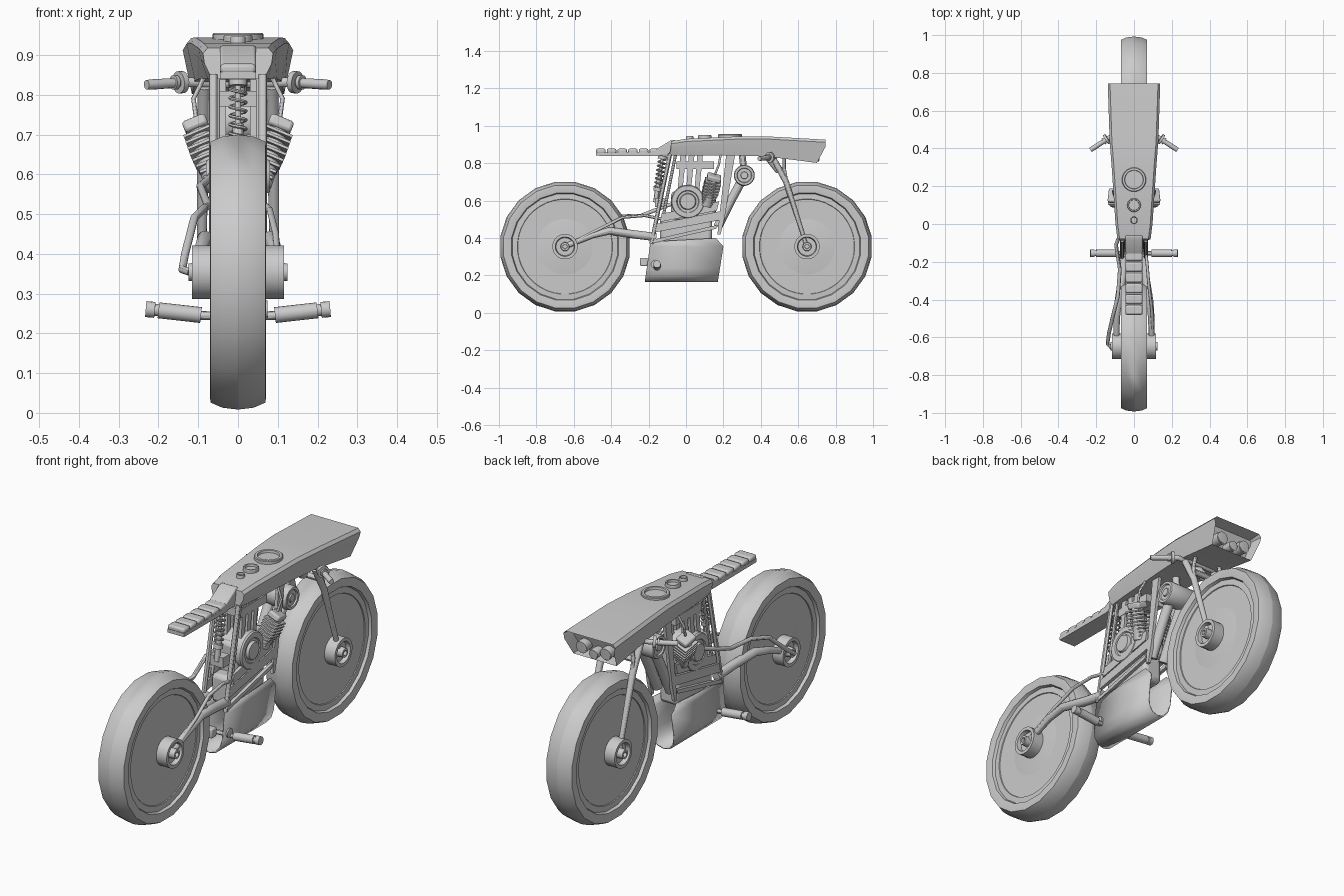
import bpy, bmesh, math
from mathutils import Vector, Matrix

if "Cube" in bpy.data.objects:
    bpy.data.objects.remove(bpy.data.objects["Cube"])


def finish(name, bm, angle=30):
    bmesh.ops.recalc_face_normals(bm, faces=bm.faces)
    me = bpy.data.meshes.new(name)
    bm.to_mesh(me)
    bm.free()
    ob = bpy.data.objects.new(name, me)
    bpy.context.collection.objects.link(ob)
    bpy.ops.object.select_all(action='DESELECT')
    ob.select_set(True)
    bpy.context.view_layer.objects.active = ob
    bpy.ops.object.shade_smooth_by_angle(angle=math.radians(angle))
    return ob


def bevel(ob, w):
    m = ob.modifiers.new("bevel", 'BEVEL')
    m.width, m.segments, m.limit_method = w, 2, 'ANGLE'
    return ob


def loft(bm, rings, closed=True, caps=True):
    vs = [[bm.verts.new(p) for p in r] for r in rings]
    n = len(vs[0])
    for a, b in zip(vs, vs[1:]):
        for i in range(n if closed else n - 1):
            j = (i + 1) % n
            bm.faces.new((a[i], a[j], b[j], b[i]))
    if caps and closed:
        bm.faces.new(vs[0])
        return bm.faces.new(vs[-1])


def tube(name, pts, r, n=12):
    """Sweep a circle along a path; r may be a list of radii."""
    pts = [Vector(p) for p in pts]
    rad = r if isinstance(r, (list, tuple)) else [r] * len(pts)
    rings = []
    q = None
    for i, p in enumerate(pts):
        d = (pts[min(i + 1, len(pts) - 1)] - pts[max(i - 1, 0)]).normalized()
        if q is None:
            q = d.to_track_quat('Z', 'Y')
        else:
            q = (q @ Vector((0, 0, 1))).rotation_difference(d) @ q
        rings.append([p + q @ Vector((rad[i] * math.cos(2 * math.pi * k / n),
                                      rad[i] * math.sin(2 * math.pi * k / n), 0)) for k in range(n)])
    bm = bmesh.new()
    loft(bm, rings)
    return finish(name, bm)


def lathe(name, prof, y, z, n, angle=30):
    """Turn an (x, radius) profile around an x-parallel axle."""
    bm = bmesh.new()
    loft(bm, [[(x, y + r * math.sin(2 * math.pi * (k + .5) / n), z - r * math.cos(2 * math.pi * (k + .5) / n))
               for k in range(n)] for x, r in prof])
    return finish(name, bm, angle)


def both(prof):
    return [(-x, r) for x, r in reversed(prof)] + prof


def prism(name, prof, x0, x1):
    bm = bmesh.new()
    loft(bm, [[(x, y, z) for y, z in prof] for x in (x0, x1)])
    return finish(name, bm)


def box(name, c, size, rot=None):
    bm = bmesh.new()
    m = Matrix.Translation(c) @ (rot or Matrix()) @ Matrix.Diagonal((*size, 1))
    bmesh.ops.create_cube(bm, size=1, matrix=m)
    return finish(name, bm)


# wheels: crowned tyre, dished disc, hub drum
for end, y in (("front", .647), ("rear", -.647)):
    lathe(end + "_tyre", both([(.0, .35), (.04, .345), (.069, .332), (.07, .322), (.066, .29), (.05, .284)]), y, .354, 20)
    lathe(end + "_wheel_disc", both([(.052, .29), (.054, .255), (.044, .25), (.04, .185), (.046, .18), (.06, .07)]), y, .354, 40)
    lathe(end + "_hub", both([(.116, .068), (.116, .052), (.095, .048), (.095, .024), (.125, .022), (.125, .012), (.11, .011)]), y, .354, 24)

# long tapering body with recessed nose
rows = [(-.08, -.09, .088, .918, .84, .066), (.0, .0, .098, .93, .84, .076), (.3, .3, .118, .944, .84, .098),
        (.44, .43, .129, .943, .836, .108), (.745, .70, .139, .926, .802, .116)]
bm = bmesh.new()
rings = []
for yt, yb, w, zt, zb, wb in rows:
    half = [(w - .012, yt, zt), (w, yt, zt - .014), (w * .96, yt, zt - .04), (wb, yb, zb)]
    rings.append(half + [(-x, y, z) for x, y, z in reversed(half)])
nose = loft(bm, rings)
bmesh.ops.recalc_face_normals(bm, faces=bm.faces)
bmesh.ops.inset_region(bm, faces=[nose], thickness=.009, depth=0)
bmesh.ops.translate(bm, verts=nose.verts[:], vec=(0, -.06, 0))
finish("body_shell", bm, 20)

# headlight cluster
for x, r in ((-.065, .03), (0, .024), (.065, .03)):
    z = .853 if x else .835
    tube("headlight_housing", [(x, .63, z), (x, .69, z), (x, .712, z - .004), (x, .712, z - .004), (x, .70, z - .004)],
         [r * .8, r, r, r * .85, r * .8], 20)
    tube("headlight_lens", [(x, .69, z - .004), (x, .704, z - .004), (x, .712, z - .004)], [r * .8, r * .7, r * .2], 20)

# gauge rings on top
for y, z, r in ((.235, .942, .064), (.1, .937, .036), (.02, .933, .019)):
    bm = bmesh.new()
    loft(bm, [[(rr * math.cos(a * math.pi / 16), y + rr * math.sin(a * math.pi / 16), z + h) for a in range(32)]
              for rr, h in ((r, -.01), (r, .01), (r * .95, .013), (r * .78, .013), (r * .75, .002))])
    finish("top_ring", bm)

# seat: ramp, base and ribbed pads
bevel(prism("seat_ramp", [(-.06, .925), (-.085, .92), (-.16, .875), (-.16, .84), (-.06, .84)], -.045, .045), .006)
prism("seat_base", [(-.48, .84), (-.48, .857), (-.14, .862), (-.14, .838)], -.045, .045)
for i in range(6):
    bevel(box("seat_pad", (0, -.455 + i * .057, .865), (.09, .051, .026)), .009)

# frame, forks and controls, mirrored left and right
for s in (1, -1):
    x = .062 * s
    tube("rear_frame_rail", [(x, -.085, .85), (x, -.185, .37)], .011)
    tube("inner_frame_rail", [(x * .85, -.055, .85), (x * .85, -.125, .5)], .008)
    prism("front_frame_plate", [(.215, .845), (.262, .845), (.205, .5), (.185, .42), (.168, .42)], x - .008, x + .008)
    for k, (ya, za, yb, zb) in enumerate(((-.14, .485, .165, .56), (-.17, .43, .185, .51), (-.19, .37, .16, .455))):
        h = .045 if k < 2 else .02
        prism("side_bar", [(ya, za), (yb, zb - h * .3), (yb + .012, zb + h * .8), (ya + .01, za + h)], x - .008, x + .008)
    tube("down_tube", [(s * .035, .305, .72), (s * .035, .24, .6), (s * .035, .17, .46)], .024)
    tube("fork_leg", [(s * .085, .47, .82), (s * .088, .535, .70), (s * .092, .645, .356)], [.016, .016, .011])
    tube("fork_link", [(s * .07, .525, .83), (s * .083, .525, .77), (s * .088, .54, .69)], .009)
    tube("swing_arm", [(s * .05, -.16, .405), (s * .06, -.28, .42), (s * .083, -.41, .438), (s * .092, -.5, .415),
                       (s * .092, -.645, .356)], [.022, .022, .02, .017, .015])
    # handlebar half with grip and end collar
    tube("handlebar", [(0, .475, .83), (s * .07, .475, .83), (s * .13, .458, .832)], .012)
    tube("grip", [(s * .12, .464, .832), (s * .215, .402, .826), (s * .23, .392, .825)], [.012, .013, .012])
    tube("grip_flange", [(s * .138, .453, .832), (s * .15, .445, .831)], .028, 20)
    tube("grip_inner_ring", [(s * .155, .442, .831), (s * .163, .436, .831)], .018, 16)
    # foot peg
    tube("peg_rod", [(0, -.155, .243), (s * .1, -.155, .245)], .011)
    tube("foot_peg", [(s * .093, -.155, .246), (s * .2, -.155, .258)], .02, 16)
    tube("peg_tip", [(s * .2, -.155, .258), (s * .209, -.155, .259), (s * .209, -.155, .259), (s * .232, -.155, .261)],
         [.015, .015, .02, .02], 16)
    # finned engine cylinder leaning out and forward
    a, b = Vector((s * .055, .11, .575)), Vector((s * .108, .152, .73))
    rot = (Matrix.Rotation(s * .4, 4, 'Y') @ Matrix.Rotation(-.28, 4, 'X'))
    tube("cylinder_barrel", [a, b], .03, 16)
    for i in range(8):
        t = i / 7
        w = .05 + .025 * min(1, t * 2)
        box("cooling_fin", a.lerp(b, .12 + .68 * t), (w, w * 1.15, .007), rot)
    bevel(box("cylinder_head", a.lerp(b, .95), (.062, .075, .03), rot), .008)
    tube("plug_lead", [(s * .105, .155, .74), (s * .112, .175, .79), (s * .085, .185, .845)], .006)
    # intake slats
    for i in range(3):
        y = -.03 + i * .045
        prism("intake_slat", [(y, .842), (y + .03, .842), (y + .012, .66), (y - .014, .66)], s * .03, s * .048)

# engine core and clutch cover
bevel(box("crankcase", (0, .04, .57), (.1, .24, .16)), .02)
bevel(box("gearbox", (0, .0, .44), (.1, .28, .14)), .02)
lathe("clutch_cover", both([(.066, .09), (.073, .085), (.073, .06), (.067, .056), (.067, .045), (.08, .04), (.08, .012)]), .01, .595, 28)
box("battery_box", (0, .05, .79), (.1, .2, .04))

# cross canister ahead of the frame
lathe("canister", both([(.068, .056), (.076, .052), (.076, .04), (.069, .037), (.069, .02), (.075, .018)]), .312, .735, 24)
tube("steering_stem", [(0, .42, .86), (0, .5, .76)], .022, 16)
tube("fork_bridge", [(-.09, .515, .755), (.09, .515, .755)], .014)
tube("canister_mount", [(0, .30, .85), (0, .312, .735)], .018)

# rear spring and damper
top, bot = Vector((0, -.125, .84)), Vector((0, -.162, .59))
tube("damper", [top, top.lerp(bot, .45), top.lerp(bot, .45), bot], [.008, .008, .014, .014])
tube("spring", [top.lerp(bot, .06 + .62 * i / 84) + Vector((.02 * math.cos(i * math.pi / 6), .02 * math.sin(i * math.pi / 6), 0))
                for i in range(85)], .0045, 6)
tube("spring_seat_top", [top, top.lerp(bot, .07)], .024, 16)
tube("spring_seat_bottom", [top.lerp(bot, .68), top.lerp(bot, .76)], .022, 16)
box("damper_mount", (0, -.14, .59), (.07, .05, .05))

# exhaust and brake pipe running back to the rear hub
tube("rear_pipe", [(-.06, -.02, .6), (-.095, -.11, .57), (-.075, -.24, .52), (-.085, -.38, .515), (-.11, -.48, .49),
                   (-.133, -.58, .40), (-.14, -.635, .36), (-.12, -.655, .354)], .01)
tube("rear_brake_line", [(.06, -.12, .5), (.07, -.22, .52), (.08, -.34, .51), (.095, -.46, .45), (.1, -.6, .38)], .008)

# belly pan: open U-shaped shell with a flared front lip
u = [(.066, .39), (.066, .355), (.066, .24), (.056, .2), (.034, .174), (0, .165)]
u += [(-x, z) for x, z in reversed(u[:-1])]
bm = bmesh.new()
fr = lambda z: .2 - .04 * (z - .355) / .035 if z > .355 else .17 + .03 * (z - .165) / .19
loft(bm, [[(x, (-.22 + .14 * (z - .165)) * (1 - t) + fr(z) * t, z + (.01 * (2 * t - 1) if z > .36 else 0))
           for x, z in u] for t in (0, .5, 1)], closed=False)
m = finish("belly_pan", bm, 40).modifiers.new("thickness", 'SOLIDIFY')
m.thickness = .006
tube("belly_plug", [(.06, -.165, .26), (.074, -.165, .26)], .022, 16)
bevel(box("rear_bracket", (0, -.225, .272), (.06, .04, .045)), .006)
